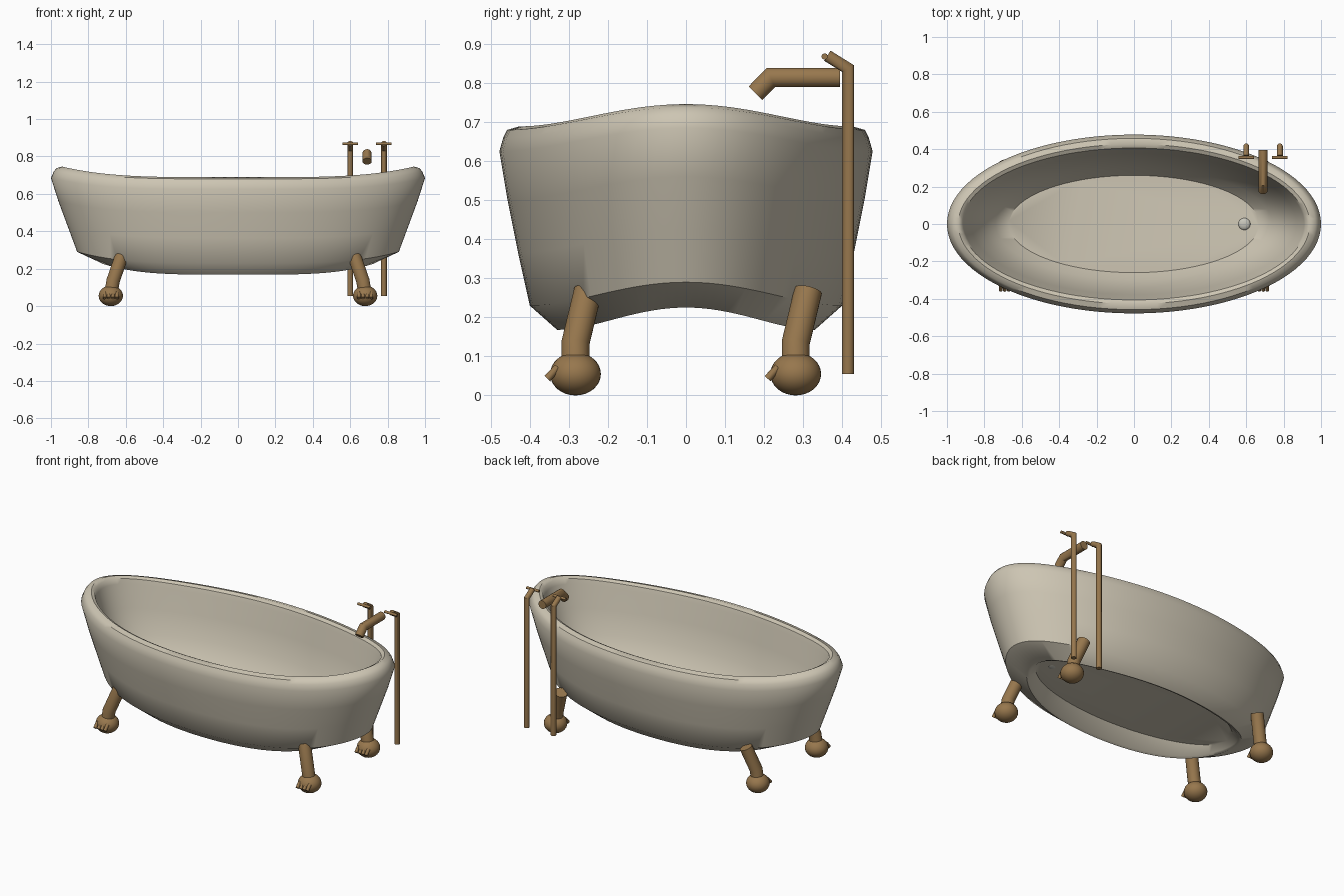
import bpy, bmesh, math
from mathutils import Vector

if "Cube" in bpy.data.objects:
    bpy.data.objects.remove(bpy.data.objects["Cube"], do_unlink=True)


def material(name, rgb):
    m = bpy.data.materials.new(name)
    m.use_nodes = True
    m.diffuse_color = (*rgb, 1)
    m.node_tree.nodes["Principled BSDF"].inputs["Base Color"].default_value = (*rgb, 1)
    return m


ENAMEL = material("cream enamel", (0.61, 0.56, 0.45))
BRASS = material("aged brass", (0.31, 0.185, 0.075))
STEEL = material("drain metal", (0.58, 0.57, 0.50))


def finish(bm, name, mat, angle=40):
    bmesh.ops.recalc_face_normals(bm, faces=bm.faces)
    mesh = bpy.data.meshes.new(name)
    bm.to_mesh(mesh)
    bm.free()
    obj = bpy.data.objects.new(name, mesh)
    bpy.context.collection.objects.link(obj)
    mesh.materials.append(mat)
    bpy.ops.object.select_all(action='DESELECT')
    obj.select_set(True)
    bpy.context.view_layer.objects.active = obj
    bpy.ops.object.shade_smooth_by_angle(angle=math.radians(angle))
    return obj


def bridge(bm, rings):
    """Skin a list of vertex rings and cap both ends."""
    n = len(rings[0])
    for a, b in zip(rings, rings[1:]):
        for i in range(n):
            j = (i + 1) % n
            bm.faces.new((a[i], a[j], b[j], b[i]))
    bm.faces.new(rings[0][::-1])
    bm.faces.new(rings[-1])


def pipe(name, points, radius, sides=20):
    """Round pipe along a path with mitred bends."""
    pts = [Vector(p) for p in points]
    dirs = [(b - a).normalized() for a, b in zip(pts, pts[1:])]
    u = dirs[0].orthogonal().normalized()
    v = dirs[0].cross(u)
    ring = []
    for i in range(sides):
        t = math.tau * i / sides
        ring.append(pts[0] + radius * (u * math.cos(t) + v * math.sin(t)))
    bm = bmesh.new()
    rings = [[bm.verts.new(c) for c in ring]]
    for k, d in enumerate(dirs):
        normal = d + dirs[k + 1] if k + 1 < len(dirs) else d
        ring = [c + d * ((pts[k + 1] - c).dot(normal) / d.dot(normal)) for c in ring]
        rings.append([bm.verts.new(c) for c in ring])
    bridge(bm, rings)
    return finish(bm, name, BRASS)


def ball(name, centre, size, mat):
    bm = bmesh.new()
    bmesh.ops.create_uvsphere(bm, u_segments=32, v_segments=16, radius=1)
    bmesh.ops.scale(bm, vec=size, verts=bm.verts)
    bmesh.ops.translate(bm, vec=centre, verts=bm.verts)
    return finish(bm, name, mat)


# Tub: elliptical rings (half length, half width, height, rise at the ends)
profile = [
    (0.67, 0.26, 0.25, 0.0),     # underside of floor
    (0.70, 0.315, 0.175, 0.055),  # inside of skirt
    (0.72, 0.33, 0.168, 0.057),  # bottom edge
    (0.86, 0.40, 0.23, 0.06),    # outer wall
    (0.91, 0.43, 0.365, 0.06),
    (0.96, 0.457, 0.50, 0.06),
    (1.0, 0.478, 0.625, 0.06),   # rolled rim
    (0.985, 0.468, 0.66, 0.06),
    (0.97, 0.458, 0.68, 0.058),
    (0.94, 0.427, 0.689, 0.057),
    (0.92, 0.406, 0.678, 0.057),
    (0.91, 0.398, 0.65, 0.055),  # inner wall
    (0.87, 0.378, 0.53, 0.04),
    (0.81, 0.342, 0.40, 0.02),
    (0.74, 0.30, 0.315, 0.005),
    (0.67, 0.26, 0.26, 0.0),     # floor
]
SEGMENTS = 96
bm = bmesh.new()
rings = []
for a, b, z, rise in profile:
    ring = []
    for i in range(SEGMENTS):
        t = math.tau * i / SEGMENTS
        c, s = math.cos(t), math.sin(t)
        ring.append(bm.verts.new((a * c, b * s, z + rise * c ** 4)))
    rings.append(ring)
bridge(bm, rings)
finish(bm, "tub", ENAMEL, 44)

# Drain plug
ball("drain", (0.59, 0, 0.262), (0.032, 0.032, 0.015), STEEL)

# Claw feet: ball, leaning leg and four toes
for row, y in (("front", -0.283), ("back", 0.281)):
    for side, sx in (("left", 1), ("right", -1)):
        tag = f"{row}_{side}"
        x = 0.68 * sx
        ball(f"{tag}_foot", (x, y, 0.055), (0.065, 0.065, 0.055), BRASS)
        pipe(f"{tag}_leg", [(x, y, 0.06), (x - 0.012 * sx, y, 0.135),
                            (x - 0.058 * sx, y + 0.032, 0.268)], 0.036)
        for k in range(4):
            tx = x + (k - 1.5) * 0.022
            pipe(f"{tag}_toe_{k + 1}", [(tx, y - 0.045, 0.072), (tx, y - 0.072, 0.043)], 0.01, 10)

# Supply pipes with bar handles
for side, x in (("inner", 0.60), ("outer", 0.78)):
    pipe(f"{side}_supply_pipe", [(x, 0.415, 0.055), (x, 0.415, 0.837), (x, 0.362, 0.87)], 0.0155)
    pipe(f"{side}_handle", [(x - 0.042, 0.355, 0.868), (x + 0.042, 0.355, 0.868)], 0.008, 12)

# Spout
pipe("spout", [(0.69, 0.395, 0.814), (0.69, 0.217, 0.814), (0.69, 0.178, 0.774)], 0.025)
